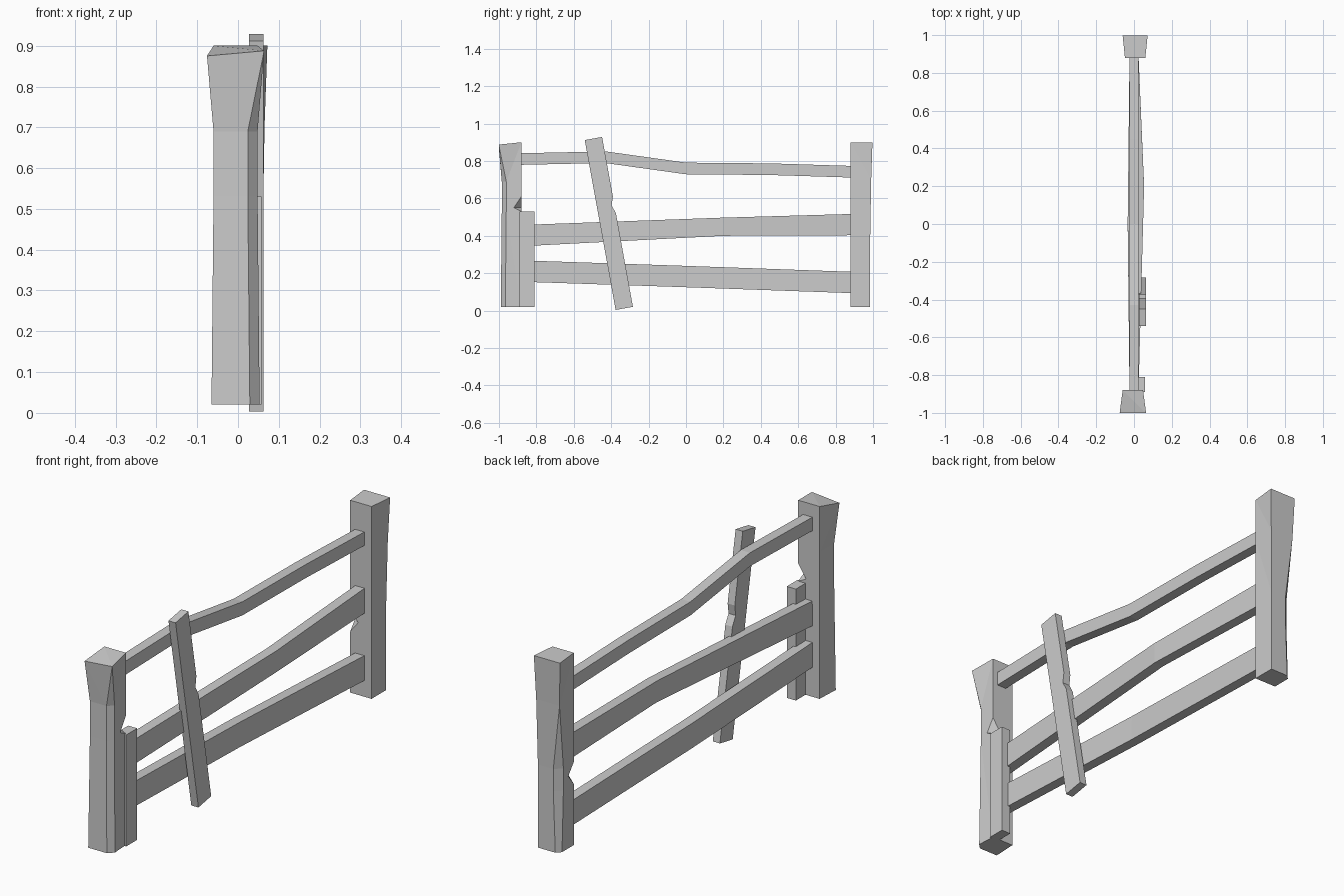
import bpy, bmesh
from mathutils import Vector

default_cube = bpy.data.objects.get("Cube")
if default_cube:
    bpy.data.objects.remove(default_cube)

# One flat colour for the whole fence
shade = (0.6, 0.6, 0.6, 1)
grey = bpy.data.materials.new("weathered grey")
grey.use_nodes = True
grey.diffuse_color = shade
grey.node_tree.nodes["Principled BSDF"].inputs["Base Color"].default_value = shade


def loft(name, rings):
    """Skin a solid through matching rings of points, capped at both ends."""
    bm = bmesh.new()
    loops = [[bm.verts.new(point) for point in ring] for ring in rings]
    for lower, upper in zip(loops, loops[1:]):
        for i in range(len(lower)):
            bm.faces.new((lower[i - 1], lower[i], upper[i], upper[i - 1]))
    bm.faces.new(loops[0])
    bm.faces.new(loops[-1])
    bmesh.ops.remove_doubles(bm, verts=bm.verts, dist=0.0005)
    bent_faces = [face for face in bm.faces if len(face.verts) > 3]
    bmesh.ops.triangulate(bm, faces=bent_faces)
    bmesh.ops.recalc_face_normals(bm, faces=bm.faces)
    mesh = bpy.data.meshes.new(name)
    bm.to_mesh(mesh)
    bm.free()
    mesh.materials.append(grey)
    part = bpy.data.objects.new(name, mesh)
    bpy.context.collection.objects.link(part)


def post(name, side, levels, lean=0):
    """Hewn post with a chamfered outer corner, a notched inner corner and
    an outer face that flares; the top slopes down by lean at its outer edge."""
    left, right, inner = -0.06, 0.048, -0.88
    rings = []
    for height, chamfer, notch, flare in levels:
        outer = -0.985 - flare
        ring = [
            Vector((left - flare, outer, height)),
            Vector((right + flare - chamfer, outer, height)),
            Vector((right + flare, outer + chamfer, height)),
            Vector((right, inner - notch, height)),
            Vector((right - notch, inner, height)),
            Vector((left, inner, height)),
        ]
        for point in ring:
            point.x *= side
            point.y *= side
        rings.append(ring)
    # Slope the top towards the outer left corner
    top = rings[-1]
    top[0].z -= lean
    for corner in top[1:3]:
        corner.z -= lean / 2
    loft(name, rings)


def board(name, path, breadth, thickness, chipped=None, chip=0):
    """Sawn board along a bent path; one edge of the chipped ring is cut in."""
    points = [Vector(point) for point in path]
    sideways = Vector((thickness / 2, 0, 0))
    run = (points[-1] - points[0]).normalized()
    across = run.cross(sideways).normalized() * breadth / 2
    rings = []
    for index, centre in enumerate(points):
        far_edge = across
        if index == chipped:
            far_edge = across - across.normalized() * chip
        rings.append([
            centre - across - sideways,
            centre - across + sideways,
            centre + far_edge + sideways,
            centre + far_edge - sideways,
        ])
    loft(name, rings)


# Posts: each level gives height, chamfer, notch and flare
post("front_post", side=1, lean=0.025, levels=[
    (0.02, 0.024, 0, 0.005),
    (0.53, 0.024, 0, 0),
    (0.55, 0.024, 0.04, 0),
    (0.61, 0.024, 0, 0),
    (0.69, 0.024, 0, 0),
    (0.9, 0, 0, 0.016),
])
post("back_post", side=-1, levels=[
    (0.02, 0.02, 0, 0),
    (0.3, 0.03, 0, 0),
    (0.35, 0.03, 0.04, 0),
    (0.4, 0.03, 0, 0),
    (0.7, 0, 0, 0.005),
    (0.9, 0, 0, 0.012),
])

# Short stake tucked behind the front post
stake_x, stake_y = 0.034, -0.85
board(
    "short_stake",
    path=[(stake_x, stake_y, 0.02), (stake_x, stake_y, 0.53)],
    breadth=0.08,
    thickness=0.046,
)

# Rails, running from inside one post to inside the other
front_end, back_end = -0.9, 0.9
rail_thickness = 0.047
board(
    "top_rail",
    path=[
        (0, front_end, 0.81),
        (0, -0.43, 0.82),
        (0, 0, 0.76),
        (0, 0.45, 0.756),
        (0, back_end, 0.742),
    ],
    breadth=0.062,
    thickness=rail_thickness,
)
board(
    "middle_rail",
    path=[(0, front_end, 0.4), (0.03, 0.2, 0.44), (0, back_end, 0.46)],
    breadth=0.114,
    thickness=rail_thickness,
    chipped=1,
    chip=0.017,
)
board(
    "lower_rail",
    path=[(0, front_end, 0.212), (-0.01, 0, 0.182), (0, back_end, 0.15)],
    breadth=0.114,
    thickness=rail_thickness,
)

# Loose plank leaning against the rails, chipped part of the way up
foot = Vector((0.045, -0.33, 0.012))
head = Vector((0.045, -0.495, 0.92))
board(
    "slanted_plank",
    path=[foot.lerp(head, share) for share in (0, 0.55, 0.6, 0.65, 1)],
    breadth=0.094,
    thickness=0.036,
    chipped=2,
    chip=0.015,
)
